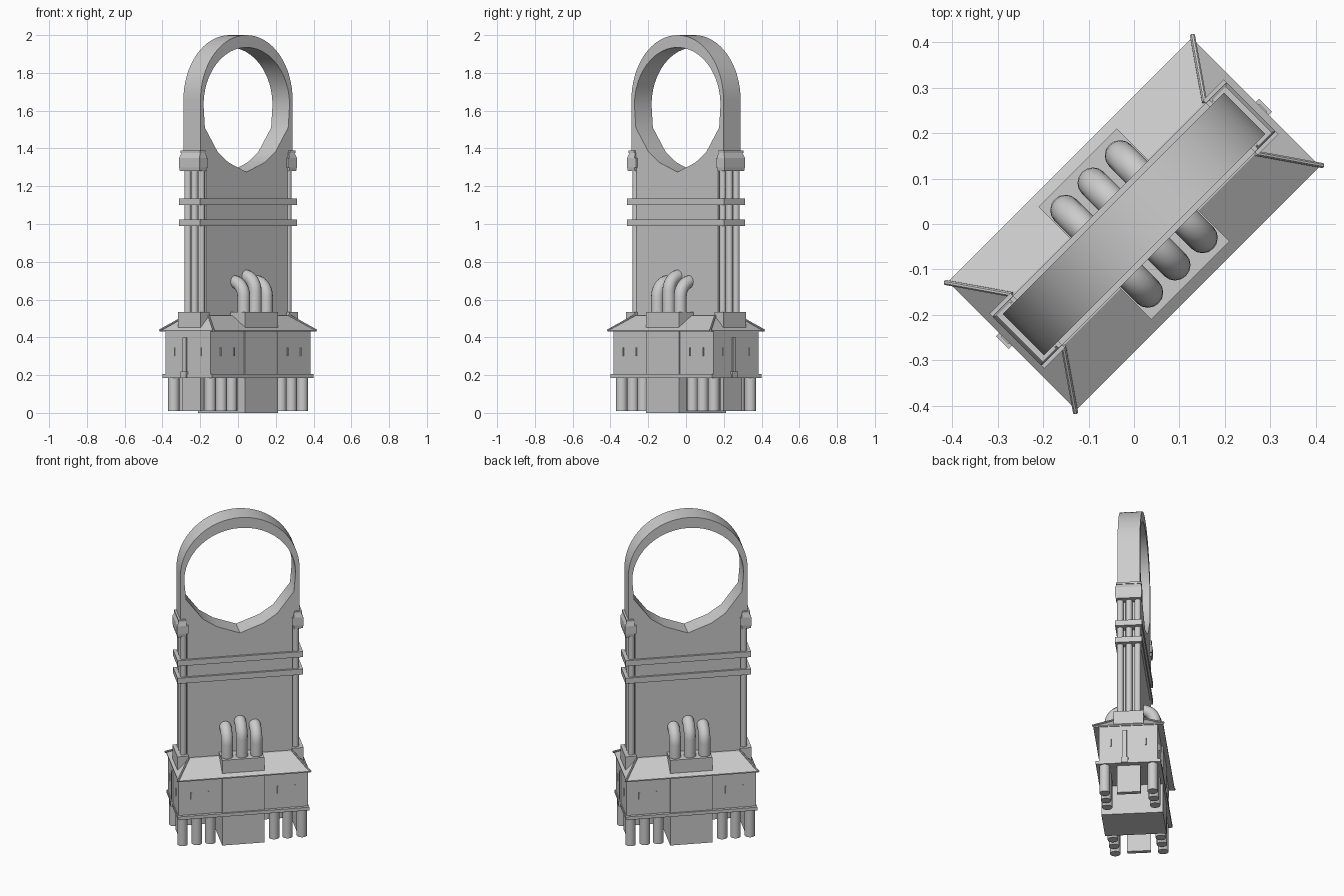
import bpy, bmesh
from math import pi, sin, cos
from mathutils import Vector

cube = bpy.data.objects.get("Cube")
if cube:
    bpy.data.objects.remove(cube)

TURN = pi / 4  # the whole building stands diagonally
stone = bpy.data.materials.new("grey stone")
stone.use_nodes = True
GREY = (0.6, 0.6, 0.6, 1)
stone.diffuse_color = GREY
stone.node_tree.nodes["Principled BSDF"].inputs["Base Color"].default_value = GREY


def add(name, mesh, smooth=False):
    ob = bpy.data.objects.new(name, mesh)
    bpy.context.collection.objects.link(ob)
    ob.rotation_euler.z = TURN
    mesh.materials.clear()
    mesh.materials.append(stone)
    if smooth:
        bpy.ops.object.select_all(action="DESELECT")
        ob.select_set(True)
        bpy.context.view_layer.objects.active = ob
        bpy.ops.object.shade_smooth_by_angle(angle=0.6)
    return ob


def loft(name, sections):
    """Stack rectangles (x0, x1, y0, y1, z) into a solid."""
    bm = bmesh.new()
    rings = []
    for x0, x1, y0, y1, z in sections:
        rings.append([bm.verts.new(p) for p in
                      ((x0, y0, z), (x1, y0, z), (x1, y1, z), (x0, y1, z))])
    for a, b in zip(rings, rings[1:]):
        for i in range(4):
            j = (i + 1) % 4
            bm.faces.new((a[i], a[j], b[j], b[i]))
    bm.faces.new(rings[0][::-1])
    bm.faces.new(rings[-1])
    bmesh.ops.recalc_face_normals(bm, faces=bm.faces)
    mesh = bpy.data.meshes.new(name)
    bm.to_mesh(mesh)
    bm.free()
    return add(name, mesh)


def block(name, x0, x1, y0, y1, z0, z1):
    return loft(name, [(x0, x1, y0, y1, z0), (x0, x1, y0, y1, z1)])


def slab(name, hx, hy, z0, z1):
    return block(name, -hx, hx, -hy, hy, z0, z1)


def tube(name, points, radius, sides=16):
    """Sweep a circle along a path lying in one plane."""
    pts = [Vector(p) for p in points]
    bm = bmesh.new()
    rings = []
    for i, p in enumerate(pts):
        t = (pts[min(i + 1, len(pts) - 1)] - pts[max(i - 1, 0)]).normalized()
        side = Vector((1, 0, 0))
        side = (side - t * side.dot(t)).normalized()
        up = t.cross(side)
        rings.append([bm.verts.new(p + radius * (side * cos(a) + up * sin(a)))
                      for a in (2 * pi * k / sides for k in range(sides))])
    for a, b in zip(rings, rings[1:]):
        for i in range(sides):
            j = (i + 1) % sides
            bm.faces.new((a[i], a[j], b[j], b[i]))
    bm.faces.new(rings[0][::-1])
    bm.faces.new(rings[-1])
    bmesh.ops.recalc_face_normals(bm, faces=bm.faces)
    mesh = bpy.data.meshes.new(name)
    bm.to_mesh(mesh)
    bm.free()
    return add(name, mesh, True)


# Tower slab with the big ring opening, extruded from a profile with a hole
def arc(rx, rz, zc, n):
    return [(rx * cos(pi * i / n), zc + rz * sin(pi * i / n)) for i in range(n + 1)]


outer = [(-0.345, 1.3), (-0.305, 1.3), (-0.305, 0.45),
         (0.305, 0.45), (0.305, 1.3), (0.345, 1.3)] + arc(0.345, 0.345, 1.655, 32)
low = [(0.312, 1.51), (0.215, 1.38), (0.134, 1.325)]
hole = (arc(0.322, 0.305, 1.63, 24) + [(-x, z) for x, z in low]
        + [(0, 1.275)] + low[::-1])
curve = bpy.data.curves.new("tower_profile", "CURVE")
curve.dimensions = "2D"
curve.fill_mode = "BOTH"
curve.extrude = 0.064
for outline in (outer, hole):
    spline = curve.splines.new("POLY")
    spline.points.add(len(outline) - 1)
    for point, (x, z) in zip(spline.points, outline):
        point.co = (x, z, 0, 1)
    spline.use_cyclic_u = True
helper = bpy.data.objects.new("tower_profile", curve)
bpy.context.collection.objects.link(helper)
bpy.context.view_layer.update()
graph = bpy.context.evaluated_depsgraph_get()
mesh = bpy.data.meshes.new_from_object(helper.evaluated_get(graph))
bpy.data.objects.remove(helper)
tower = add("tower_with_ring", mesh, True)
tower.rotation_euler = (pi / 2, 0, TURN)

# Horizontal bands around the tower
for name, z in (("lower_band", 0.99), ("upper_band", 1.10)):
    slab(name, 0.363, 0.077, z, z + 0.035)

# Roof, eaves, upper storey and ledge
loft("hip_roof", [(-0.38, 0.38, -0.2, 0.2, 0.437),
                  (-0.30, 0.30, -0.08, 0.08, 0.515)])
slab("eaves", 0.38, 0.2, 0.43, 0.437)
slab("upper_storey", 0.375, 0.168, 0.2, 0.432)
slab("ledge", 0.38, 0.186, 0.185, 0.205)
slab("central_bay", 0.122, 0.176, 0.0, 0.535)

for s in (-1, 1):
    def end(name, a, b, hy, z0, z1, mid=0):
        return block(name, min(s * a, s * b), max(s * a, s * b),
                     mid - hy, mid + hy, z0, z1)

    # End columns, plinth and flared capital
    end("tower_plinth", 0.30, 0.365, 0.085, 0.44, 0.535)
    end("capital", 0.30, 0.365, 0.076, 1.30, 1.35)
    cap = [(0.362, 0.073, 1.28), (0.365, 0.076, 1.30)]
    top = [(0.365, 0.076, 1.35), (0.352, 0.069, 1.378)]
    for name, part in (("capital_foot", cap), ("capital_top", top)):
        loft(name, [(min(s * 0.31, s * u), max(s * 0.31, s * u), -v, v, z)
                    for u, v, z in part])
    end("capital_slab", 0.315, 0.357, 0.073, 1.376, 1.388)
    for v in (-0.05, 0, 0.05):
        tube("tower_column", [(s * 0.325, v, 0.53), (s * 0.325, v, 1.29)], 0.019, 12)

    # End wall at ground level and the recess frame above it
    end("end_wall", 0.325, 0.35, 0.068, 0.01, 0.19)
    end("door_post", 0.374, 0.383, 0.012, 0.2, 0.4, -s * 0.02)
    end("door_sill", 0.374, 0.39, 0.02, 0.185, 0.22, -s * 0.02)

    for t in (-1, 1):
        # Sturdy ground columns
        for u in (0.185, 0.262, 0.345):
            tube("ground_column", [(s * u, t * 0.137, 0.01), (s * u, t * 0.137, 0.19)], 0.03)
        # Hip ribs and window slits
        tube("hip_rib", [(s * 0.385, t * 0.203, 0.436), (s * 0.30, t * 0.08, 0.518)], 0.006, 8)
        for u in (0.2, 0.3):
            block("window_slit", s * u - 0.003, s * u + 0.003,
                  t * 0.17 - 0.004, t * 0.17 + 0.004, 0.3, 0.345)
        end("end_window_slit", 0.372, 0.379, 0.003, 0.3, 0.345, t * 0.1)

    # Three bent pipes rising from each bay
    for u, rise in ((-0.085, 0.615), (0, 0.645), (0.085, 0.615)):
        path = [(u, s * 0.128, 0.52)]
        path += [(u, s * (0.048 + 0.08 * cos(a)), rise + 0.08 * sin(a))
                 for a in (pi / 2 * i / 8 for i in range(9))]
        tube("bent_pipe", path, 0.034)
